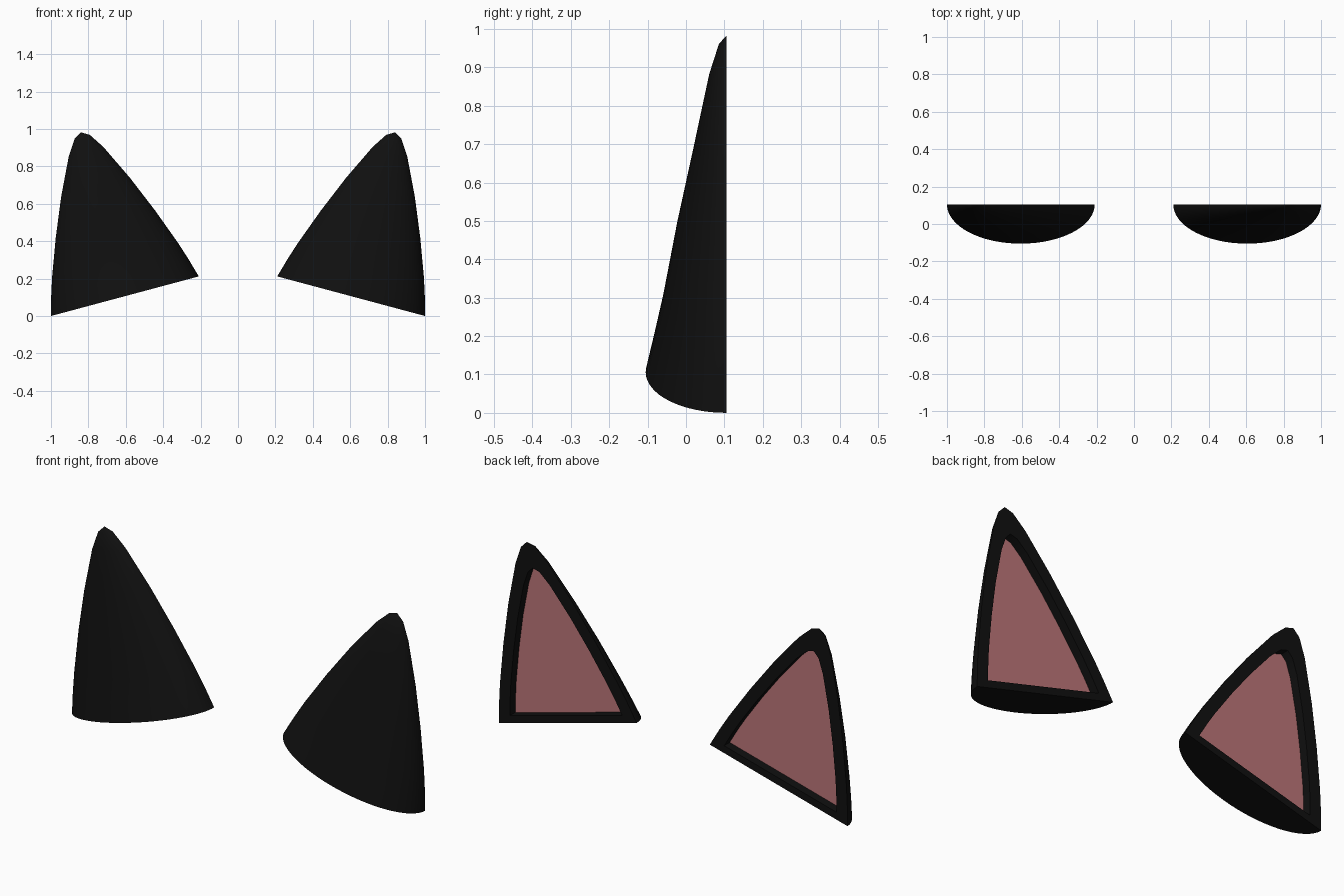
import bpy, bmesh, math
from mathutils import Vector

if "Cube" in bpy.data.objects:
    bpy.data.objects.remove(bpy.data.objects["Cube"])

# Ear side profile: (height along ear, half width, front bulge)
LEVELS = [(0, .409, .21), (.1, .381, .187), (.2, .349, .165), (.4, .275, .128),
          (.6, .192, .086), (.8, .096, .045), (.882, .042, .02)]
TIP = .907
TILT = math.radians(15)
BASE_X, BASE_Z, BACK_Y = .605, .106, .105
INSET, PIVOT = .815, .2      # inner panel is the outline scaled about a point
RECESS = .045
SEG = 32


def material(name, rgb):
    m = bpy.data.materials.new(name)
    m.diffuse_color = (*rgb, 1)
    m.use_nodes = True
    m.node_tree.nodes["Principled BSDF"].inputs["Base Color"].default_value = m.diffuse_color
    return m


def place(side, up, depth):
    """Ear-local coordinates to world: leaning outwards, flat back at BACK_Y."""
    c, s = math.cos(TILT), math.sin(TILT)
    return Vector((BASE_X + side * c + up * s, BACK_Y - depth, BASE_Z - side * s + up * c))


def finish(bm, name, mat):
    bmesh.ops.remove_doubles(bm, verts=bm.verts, dist=1e-5)
    me = bpy.data.meshes.new(name)
    bm.to_mesh(me)
    bm.free()
    me.materials.append(mat)
    ob = bpy.data.objects.new(name, me)
    bpy.context.collection.objects.link(ob)
    ob.modifiers.new("mirror", 'MIRROR')
    bpy.ops.object.select_all(action='DESELECT')
    ob.select_set(True)
    bpy.context.view_layer.objects.active = ob
    bpy.ops.object.shade_smooth_by_angle(angle=math.radians(35))
    return ob


black = material("black fur", (.005, .005, .005))
pink = material("inner ear pink", (.50, .18, .19))

# Outline of the flat back, base corner to tip to base corner
outline = ([(-w, u) for u, w, d in LEVELS] + [(0, TIP)]
           + [(w, u) for u, w, d in reversed(LEVELS)])
inner = [(s * INSET, PIVOT + (u - PIVOT) * INSET) for s, u in outline]

# Outer ear: bulging front shell
bm = bmesh.new()
rings = []
for u, w, d in LEVELS:
    rings.append([bm.verts.new(place(-w * math.cos(math.pi * i / SEG), u,
                                     d * math.sin(math.pi * i / SEG)))
                  for i in range(SEG + 1)])
tip = bm.verts.new(place(0, TIP, 0))
for a, b in zip(rings, rings[1:]):
    for i in range(SEG):
        bm.faces.new((a[i], a[i + 1], b[i + 1], b[i]))
for i in range(SEG):
    bm.faces.new((rings[-1][i], rings[-1][i + 1], tip))
bm.faces.new(rings[0][::-1])                       # flat base

# Back rim and recess wall
loops = [[bm.verts.new(place(s, u, d)) for s, u in pts]
         for pts, d in ((outline, 0), (inner, 0), (inner, RECESS))]
n = len(outline)
for a, b in zip(loops, loops[1:]):
    for i in range(n):
        j = (i + 1) % n
        bm.faces.new((a[j], a[i], b[i], b[j]))
bmesh.ops.remove_doubles(bm, verts=bm.verts, dist=1e-5)
bmesh.ops.recalc_face_normals(bm, faces=bm.faces)
finish(bm, "outer_ear", black)

# Inner ear: pink recessed panel facing backwards
bm = bmesh.new()
f = bm.faces.new([bm.verts.new(place(s, u, RECESS)) for s, u in inner])
f.normal_update()
if f.normal.y < 0:
    f.normal_flip()
finish(bm, "inner_ear", pink)
